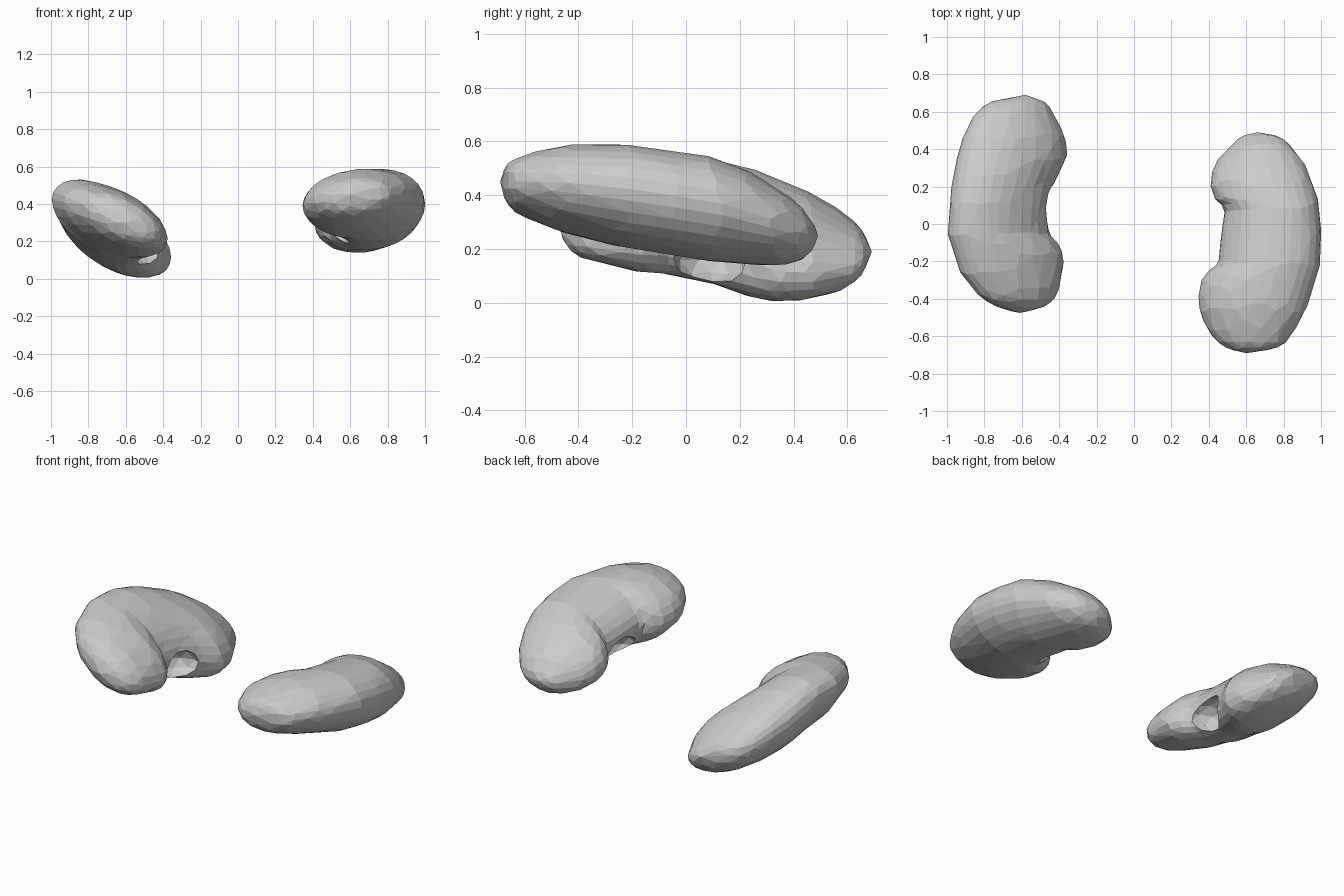
import bpy, bmesh, math
from mathutils import Vector, Matrix

if "Cube" in bpy.data.objects:
    bpy.data.objects.remove(bpy.data.objects["Cube"])

mat = bpy.data.materials.new("light_grey")
mat.diffuse_color = (0.6, 0.6, 0.6, 1)
mat.use_nodes = True
mat.node_tree.nodes["Principled BSDF"].inputs["Base Color"].default_value = mat.diffuse_color
SEG, STEPS = 28, 3


def spline(rows):
    """Catmull-Rom resampling of the section rows."""
    rows = [Vector(r) for r in rows]
    out = []
    for i in range(len(rows) - 1):
        p1, p2 = rows[i], rows[i + 1]
        p0, p3 = rows[max(i - 1, 0)], rows[min(i + 2, len(rows) - 1)]
        for k in range(STEPS):
            t = k / STEPS
            out.append(0.5 * (2 * p1 + (p2 - p0) * t
                              + (2 * p0 - 5 * p1 + 4 * p2 - p3) * t * t
                              + (3 * p1 - p0 - 3 * p2 + p3) * t ** 3))
    return out + [rows[-1]]


def add_object(name, bm):
    me = bpy.data.meshes.new(name)
    bm.to_mesh(me)
    bm.free()
    ob = bpy.data.objects.new(name, me)
    bpy.context.collection.objects.link(ob)
    return ob


def kidney(name, rows, lean, hollow, radii):
    # body: sheared elliptical sections (y, x min, x max, z min, z max)
    bm = bmesh.new()
    secs = spline(rows)
    loops = []
    for y, x0, x1, z0, z1 in secs[1:-1]:
        cx, cz, a, c = (x0 + x1) / 2, (z0 + z1) / 2, (x1 - x0) / 2, (z1 - z0) / 2
        ring = []
        for k in range(SEG):
            t = math.tau * k / SEG
            u, v = math.cos(t), math.sin(t)
            ring.append(bm.verts.new((cx + a * u, y,
                                      cz + c * (lean * u + math.sqrt(1 - lean * lean) * v))))
        loops.append(ring)
    for p, q in zip(loops, loops[1:]):
        for k in range(SEG):
            j = (k + 1) % SEG
            bm.faces.new((p[k], p[j], q[j], q[k]))
    for sec, ring in ((secs[0], loops[0]), (secs[-1], loops[-1])):
        tip = bm.verts.new((sec[1], sec[0], sec[3]))
        for k in range(SEG):
            bm.faces.new((tip, ring[k], ring[(k + 1) % SEG]))
    bmesh.ops.recalc_face_normals(bm, faces=bm.faces)
    ob = add_object(name, bm)

    # hollow in the inner side
    cb = bmesh.new()
    bmesh.ops.create_icosphere(cb, subdivisions=2, radius=1,
                               matrix=Matrix.Translation(hollow) @ Matrix.Diagonal((*radii, 1)))
    cutter = add_object(name + "_cutter", cb)
    cutter.hide_render = True
    cut = ob.modifiers.new("hollow", 'BOOLEAN')
    cut.operation, cut.solver, cut.object = 'DIFFERENCE', 'EXACT', cutter

    # irregular low-poly facets
    dec = ob.modifiers.new("facets", 'DECIMATE')
    dec.ratio = 0.24

    bpy.context.view_layer.update()
    dg = bpy.context.evaluated_depsgraph_get()
    me = bpy.data.meshes.new_from_object(ob.evaluated_get(dg))
    ob.modifiers.clear()
    ob.data = me
    bpy.data.objects.remove(cutter)
    me.materials.clear()
    me.materials.append(mat)
    for p in me.polygons:
        p.use_smooth = False
        p.material_index = 0


kidney("right_kidney", [
    (-.69, .60, .60, .45, .45), (-.66, .49, .77, .36, .52),
    (-.58, .405, .85, .31, .555), (-.45, .35, .92, .26, .585),
    (-.32, .355, .965, .225, .59), (-.25, .40, .985, .21, .588),
    (-.20, .45, .995, .20, .585), (-.05, .465, 1.0, .175, .565),
    (.08, .48, .99, .157, .545), (.14, .43, .98, .15, .525),
    (.23, .41, .95, .143, .49), (.33, .44, .905, .14, .43),
    (.42, .52, .835, .155, .365), (.47, .58, .765, .20, .30),
    (.49, .66, .66, .25, .25)],
    0.15, (.47, -.06, .25), (.15, .14, .11))

kidney("left_kidney", [
    (-.475, -.61, -.61, .30, .30), (-.45, -.71, -.50, .22, .38),
    (-.39, -.82, -.42, .17, .45), (-.27, -.92, -.385, .135, .495),
    (-.17, -.96, -.38, .115, .515), (-.10, -.98, -.41, .11, .525),
    (-.04, -.995, -.455, .10, .53), (.10, -.985, -.455, .07, .53),
    (.20, -.975, -.43, .035, .51), (.27, -.96, -.405, .015, .49),
    (.36, -.945, -.36, .005, .45), (.46, -.915, -.37, .015, .41),
    (.57, -.86, -.42, .045, .345), (.65, -.77, -.475, .10, .275),
    (.69, -.58, -.58, .19, .19)],
    -0.5, (-.45, .09, .16), (.15, .14, .10))
